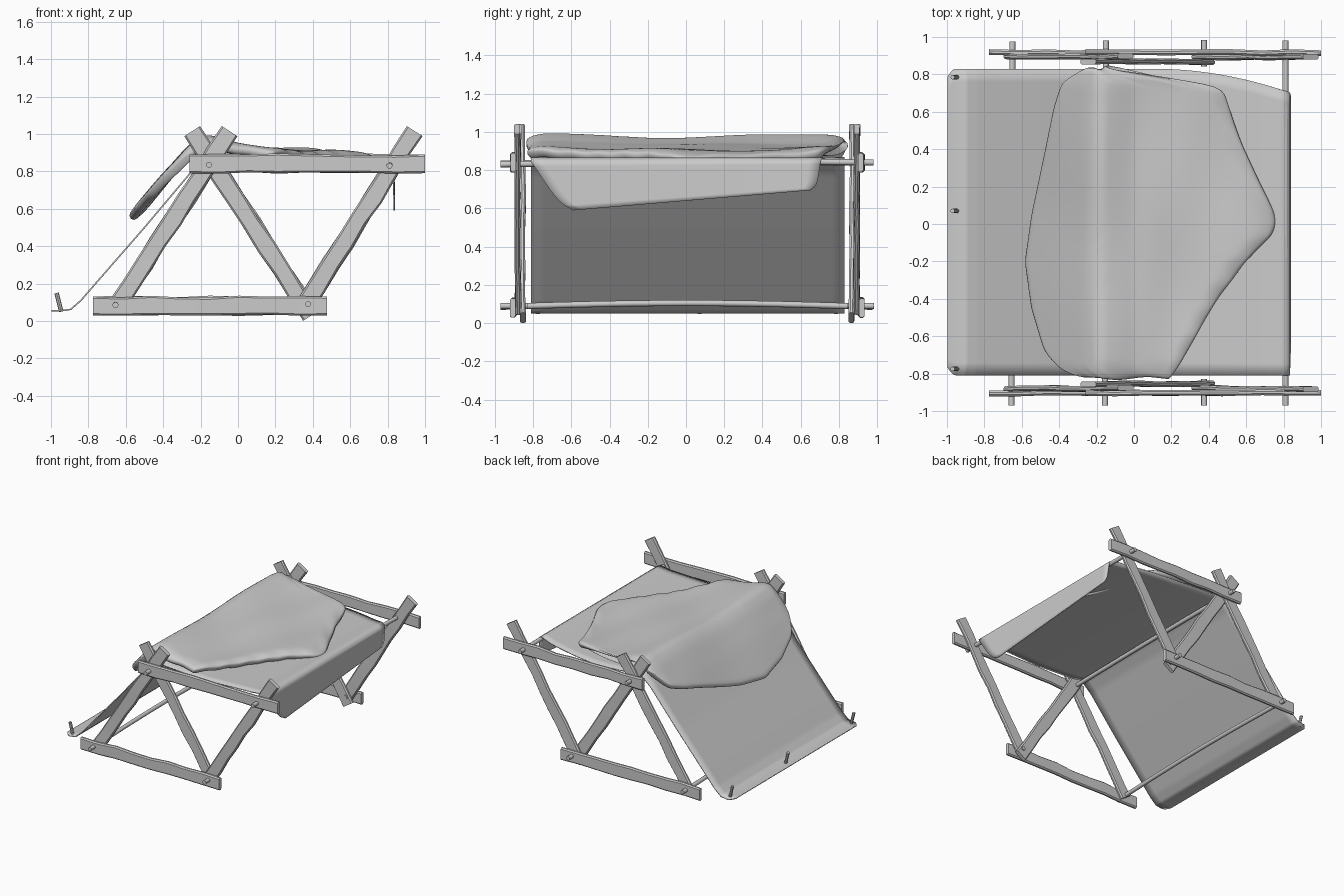
import bpy, bmesh, math, random
from mathutils import Vector

if "Cube" in bpy.data.objects:
    bpy.data.objects.remove(bpy.data.objects["Cube"])

random.seed(4)


def lerp_table(pts, v):
    if v <= pts[0][0]:
        return pts[0][1]
    for (a, p), (b, q) in zip(pts, pts[1:]):
        if v <= b:
            return p + (q - p) * (v - a) / (b - a)
    return pts[-1][1]


def make_object(name, verts, faces, angle=40):
    me = bpy.data.meshes.new(name)
    me.from_pydata([tuple(v) for v in verts], [], faces)
    bm = bmesh.new()
    bm.from_mesh(me)
    bmesh.ops.recalc_face_normals(bm, faces=bm.faces)
    bm.to_mesh(me)
    bm.free()
    ob = bpy.data.objects.new(name, me)
    bpy.context.collection.objects.link(ob)
    bpy.ops.object.select_all(action='DESELECT')
    ob.select_set(True)
    bpy.context.view_layer.objects.active = ob
    bpy.ops.object.shade_smooth_by_angle(angle=math.radians(angle))
    return ob


def loft(name, rings):
    """Skin closed rings of equal size and cap both ends."""
    n = len(rings[0])
    verts = [v for r in rings for v in r]
    faces = [(i * n + j, i * n + (j + 1) % n, (i + 1) * n + (j + 1) % n, (i + 1) * n + j)
             for i in range(len(rings) - 1) for j in range(n)]
    faces += [tuple(range(n)), tuple(range(len(verts) - n, len(verts)))]
    return make_object(name, verts, faces)


def plank(name, a, b, y, w=0.1, t=0.03):
    """Rough-hewn plank between two (x, z) points."""
    a, b = Vector((a[0], y, a[1])), Vector((b[0], y, b[1]))
    d = (b - a).normalized()
    side = Vector((-d.z, 0, d.x))
    rings = []
    for i in range(9):
        c = a.lerp(b, i / 8)
        inner = 0 < i < 8
        c += side * random.uniform(-0.004, 0.004) * inner
        c.y += random.uniform(-0.004, 0.004)
        hw, ht = w / 2 + random.uniform(-0.004, 0.003) * inner, t / 2
        k = 0.009
        sec = [(hw, ht - k), (hw - k, ht), (k - hw, ht), (-hw, ht - k),
               (-hw, k - ht), (k - hw, -ht), (hw - k, -ht), (hw, k - ht)]
        rings.append([c + side * u + Vector((0, v, 0)) for u, v in sec])
    return loft(name, rings)


def rod(name, a, b, r, wobble=0.0, n=10, steps=12):
    """Round pole, slightly crooked when wobble is set."""
    a, b = Vector(a), Vector(b)
    d = (b - a).normalized()
    u = d.orthogonal().normalized()
    v = d.cross(u)
    rings = []
    for i in range(steps + 1):
        c = a.lerp(b, i / steps)
        c.z += wobble * math.sin(math.pi * i / steps)
        rings.append([c + r * (u * math.cos(2 * math.pi * k / n) + v * math.sin(2 * math.pi * k / n))
                      for k in range(n)])
    return loft(name, rings)


def sheet(name, nu, nv, func, thickness, offset, subsurf=0):
    """Grid surface func(u, v) thickened into cloth or hide."""
    verts = [func(i / nu, j / nv) for i in range(nu + 1) for j in range(nv + 1)]
    m = nv + 1
    faces = [(i * m + j, (i + 1) * m + j, (i + 1) * m + j + 1, i * m + j + 1)
             for i in range(nu) for j in range(nv)]
    ob = make_object(name, verts, faces, 60)
    if sum(p.normal.z for p in ob.data.polygons) < 0:
        ob.data.flip_normals()
    s = ob.modifiers.new("thick", 'SOLIDIFY')
    s.thickness, s.offset = thickness, offset
    if subsurf:
        ob.modifiers.new("smooth", 'SUBSURF').levels = subsurf
        ob.modifiers["smooth"].render_levels = subsurf
    return ob


# side frames
for label, s, off in (("front", -1, 0.0), ("back", 1, 0.013)):
    y = lambda v: s * (v + off)
    plank(label + "_bottom_beam", (-0.775, 0.08), (0.475, 0.08), y(0.903))
    plank(label + "_top_beam", (-0.26, 0.84), (1.0, 0.84), y(0.903))
    plank(label + "_left_leg", (-0.655, 0.07), (-0.045, 1.015), y(0.88))
    plank(label + "_right_leg", (0.35, 0.07), (0.945, 1.015), y(0.88))
    plank(label + "_middle_leg", (-0.245, 1.015), (0.39, 0.028), y(0.855))
    rod(label + "_peg", (0.375, y(0.97), 0.09), (0.375, y(0.83), 0.09), 0.016, steps=2)

# cross poles
rod("lower_pole", (-0.655, -0.97, 0.085), (-0.65, 0.975, 0.085), 0.016, 0.02)
rod("ridge_pole", (-0.155, -0.97, 0.835), (-0.15, 0.98, 0.84), 0.016, 0.005)
rod("rear_pole", (0.81, -0.97, 0.83), (0.81, 0.98, 0.84), 0.016, 0.01)

# cloth cover: ground lip, slope, roof, hanging flap (parameter, x, z)
profile = [(0, -0.998, 0.055), (0.03, -0.95, 0.054), (0.07, -0.895, 0.062), (0.12, -0.84, 0.11),
           (0.20, -0.74, 0.225), (0.34, -0.5, 0.5), (0.46, -0.26, 0.785), (0.50, -0.185, 0.85),
           (0.52, -0.15, 0.865), (0.56, -0.08, 0.852), (0.70, 0.25, 0.835), (0.84, 0.7, 0.85),
           (0.88, 0.8, 0.862), (0.90, 0.83, 0.845), (1.0, 0.836, 0.60)]
PX = [(p[0], p[1]) for p in profile]
PZ = [(p[0], p[2]) for p in profile]


def cover(u, v):
    x, z = lerp_table(PX, u), lerp_table(PZ, u)
    lo, hi = -0.81, 0.83
    if x > 0.1:
        hi -= 0.13 * ((x - 0.1) / 0.74) ** 2
    if u < 0.03:
        cut = 0.045 * (1 - u / 0.03) ** 2
        lo, hi = lo + cut, hi - cut
    if u > 0.90:
        t = (u - 0.90) / 0.10
        lo, hi = lo + 0.17 * t + 0.05 * t ** 8, hi - 0.02 * t - 0.03 * t ** 8
        z = 0.845 - t * (0.255 - 0.105 * v)
    return (x, lo + (hi - lo) * v, z)


sheet("cloth_cover", 100, 24, cover, 0.008, 0)

# hide thrown over the ridge
left = [(-0.83, -0.26), (-0.81, -0.34), (-0.76, -0.42), (-0.68, -0.49), (-0.45, -0.56), (-0.2, -0.595),
        (0.05, -0.56), (0.4, -0.485), (0.62, -0.44), (0.76, -0.395), (0.80, -0.32), (0.83, -0.25)]
right = [(-0.83, 0.19), (-0.78, 0.23), (-0.6, 0.34), (-0.4, 0.46), (-0.2, 0.6), (-0.07, 0.745),
         (0.0, 0.77), (0.06, 0.755), (0.17, 0.705), (0.42, 0.59), (0.70, 0.49), (0.75, 0.44),
         (0.79, 0.12), (0.83, -0.15)]
crest = [(-0.62, 0.525), (-0.4, 0.785), (-0.27, 0.925), (-0.21, 0.97), (-0.16, 0.98), (-0.1, 0.965),
         (0.0, 0.937), (0.2, 0.915), (0.5, 0.908), (0.78, 0.895)]


def hide(u, v):
    y = -0.835 + 1.67 * u
    a, b = lerp_table(left, y), lerp_table(right, y)
    x = a + (b - a) * v
    z = lerp_table(crest, x) + 0.012 * (abs(y) / 0.8) ** 2
    z += 0.005 * math.sin(7 * y + 5 * x) + 0.004 * math.sin(13 * x - 4 * y)
    edge = min(1 - abs(2 * u - 1), (1 - v) * 1.2)
    rim = max(0, 1 - edge / 0.12)
    z -= 0.025 * rim ** 2 - 0.006 * rim * math.sin(31 * y + 23 * x)
    return (x, y + 0.008 * rim * math.sin(19 * x), z)


sheet("hide_blanket", 48, 40, hide, 0.05, -1, 1)

# ground stakes
for i, y in enumerate((-0.775, 0.07, 0.785)):
    rod("stake_%d" % (i + 1), (-0.945, y, 0.05), (-0.97, y, 0.15), 0.012, n=8, steps=1)
